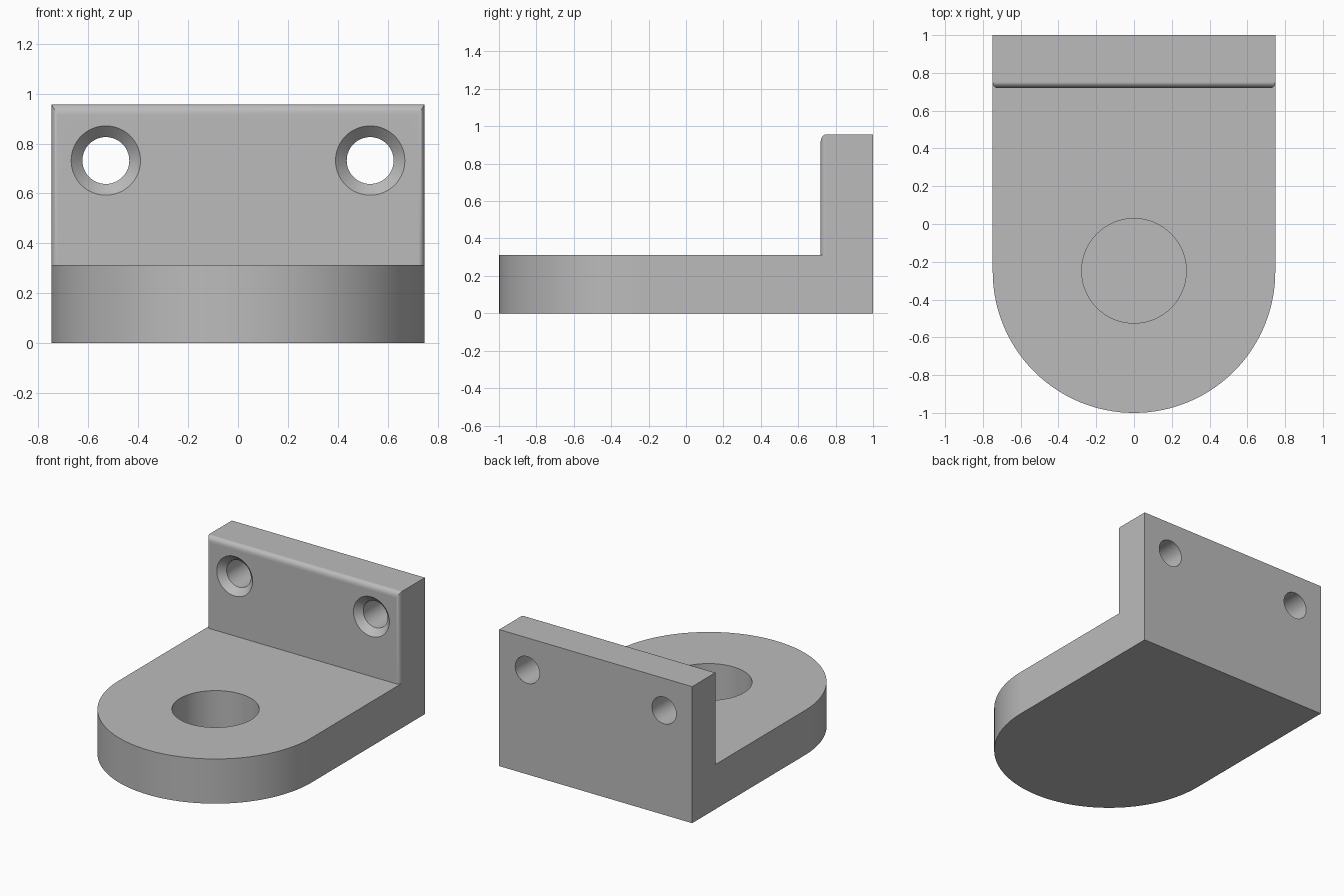
import bpy
import bmesh
from math import pi, cos, sin, radians
from mathutils import Matrix

cube = bpy.data.objects.get("Cube")
if cube:
    bpy.data.objects.remove(cube, do_unlink=True)

HALF_W = 0.748       # half the bracket width, also the nose radius
NOSE_Y = HALF_W - 1  # centre of the rounded nose
BASE_H = 0.313
WALL_Y = 0.72        # front face of the upright wall
TOP = 0.957


def add_object(name, bm):
    bmesh.ops.recalc_face_normals(bm, faces=bm.faces[:])
    mesh = bpy.data.meshes.new(name)
    bm.to_mesh(mesh)
    bm.free()
    obj = bpy.data.objects.new(name, mesh)
    bpy.context.collection.objects.link(obj)
    return obj


def prism(name, outline, z0, z1):
    """Extrude a flat outline upwards."""
    bm = bmesh.new()
    face = bm.faces.new([bm.verts.new((x, y, z0)) for x, y in outline])
    new = bmesh.ops.extrude_face_region(bm, geom=[face])["geom"]
    verts = [v for v in new if isinstance(v, bmesh.types.BMVert)]
    bmesh.ops.translate(bm, verts=verts, vec=(0, 0, z1 - z0))
    return add_object(name, bm)


def lathe(name, profile, matrix, sides=64):
    """Solid of revolution about local z from (radius, height) rings."""
    bm = bmesh.new()
    rings = [[bm.verts.new((r * cos(2 * pi * i / sides), r * sin(2 * pi * i / sides), h))
              for i in range(sides)] for r, h in profile]
    for low, high in zip(rings, rings[1:]):
        for i in range(sides):
            j = (i + 1) % sides
            bm.faces.new((low[i], low[j], high[j], high[i]))
    bm.faces.new(rings[0])
    bm.faces.new(rings[-1])
    bm.transform(matrix)
    return add_object(name, bm)


def activate(obj):
    bpy.ops.object.select_all(action="DESELECT")
    obj.select_set(True)
    bpy.context.view_layer.objects.active = obj


def combine(obj, other, operation):
    """Apply a boolean and discard the second solid."""
    activate(obj)
    mod = obj.modifiers.new("boolean", "BOOLEAN")
    mod.operation = operation
    mod.solver = "EXACT"
    mod.object = other
    bpy.ops.object.modifier_apply(modifier=mod.name)
    bpy.data.objects.remove(other, do_unlink=True)


# Base plate with a half-round nose
nose = [(HALF_W * cos(pi + pi * i / 64), NOSE_Y + HALF_W * sin(pi + pi * i / 64))
        for i in range(65)]
bracket = prism("mounting_bracket", nose + [(HALF_W, 1), (-HALF_W, 1)], 0, BASE_H)

# Upright wall, its front top and front side edges rounded
wall = prism("upright_wall", [(-HALF_W, WALL_Y), (HALF_W, WALL_Y), (HALF_W, 1), (-HALF_W, 1)],
             BASE_H, TOP)
weights = wall.data.attributes.new("bevel_weight_edge", "FLOAT", "EDGE")
for edge in wall.data.edges:
    a, b = (wall.data.vertices[i].co for i in edge.vertices)
    if max(a.y, b.y) < WALL_Y + 0.01 and max(a.z, b.z) > TOP - 0.01:
        weights.data[edge.index].value = 1.0 if abs(a.z - b.z) < 0.01 else 0.6
activate(wall)
bevel = wall.modifiers.new("rounding", "BEVEL")
bevel.limit_method = "WEIGHT"
bevel.width = 0.042
bevel.segments = 8
bpy.ops.object.modifier_apply(modifier=bevel.name)
combine(bracket, wall, "UNION")

# Blind round socket in the base
socket = lathe("socket_cutter", [(0.277, 0), (0.277, 0.4)],
               Matrix.Translation((0, NOSE_Y + 0.004, 0.05)))
combine(bracket, socket, "DIFFERENCE")

# Countersunk screw holes through the wall
for side in (-1, 1):
    place = Matrix.Translation((side * 0.53, WALL_Y, 0.732)) @ Matrix.Rotation(radians(-90), 4, "X")
    hole = lathe("screw_hole_cutter",
                 [(0.159, -0.02), (0.139, 0), (0.094, 0.045), (0.094, 0.4)], place)
    combine(bracket, hole, "DIFFERENCE")

# Plain grey finish
grey = bpy.data.materials.new("plain_grey")
grey.use_nodes = True
colour = (0.5, 0.5, 0.5, 1)
grey.diffuse_color = colour
shader = next(n for n in grey.node_tree.nodes if n.type == "BSDF_PRINCIPLED")
shader.inputs["Base Color"].default_value = colour
bracket.data.materials.clear()
bracket.data.materials.append(grey)
for face in bracket.data.polygons:
    face.material_index = 0

# Smooth curves with flat large faces
activate(bracket)
bpy.ops.object.shade_smooth_by_angle(angle=radians(30))
normals = bracket.modifiers.new("flat_faces", "WEIGHTED_NORMAL")
normals.keep_sharp = True
